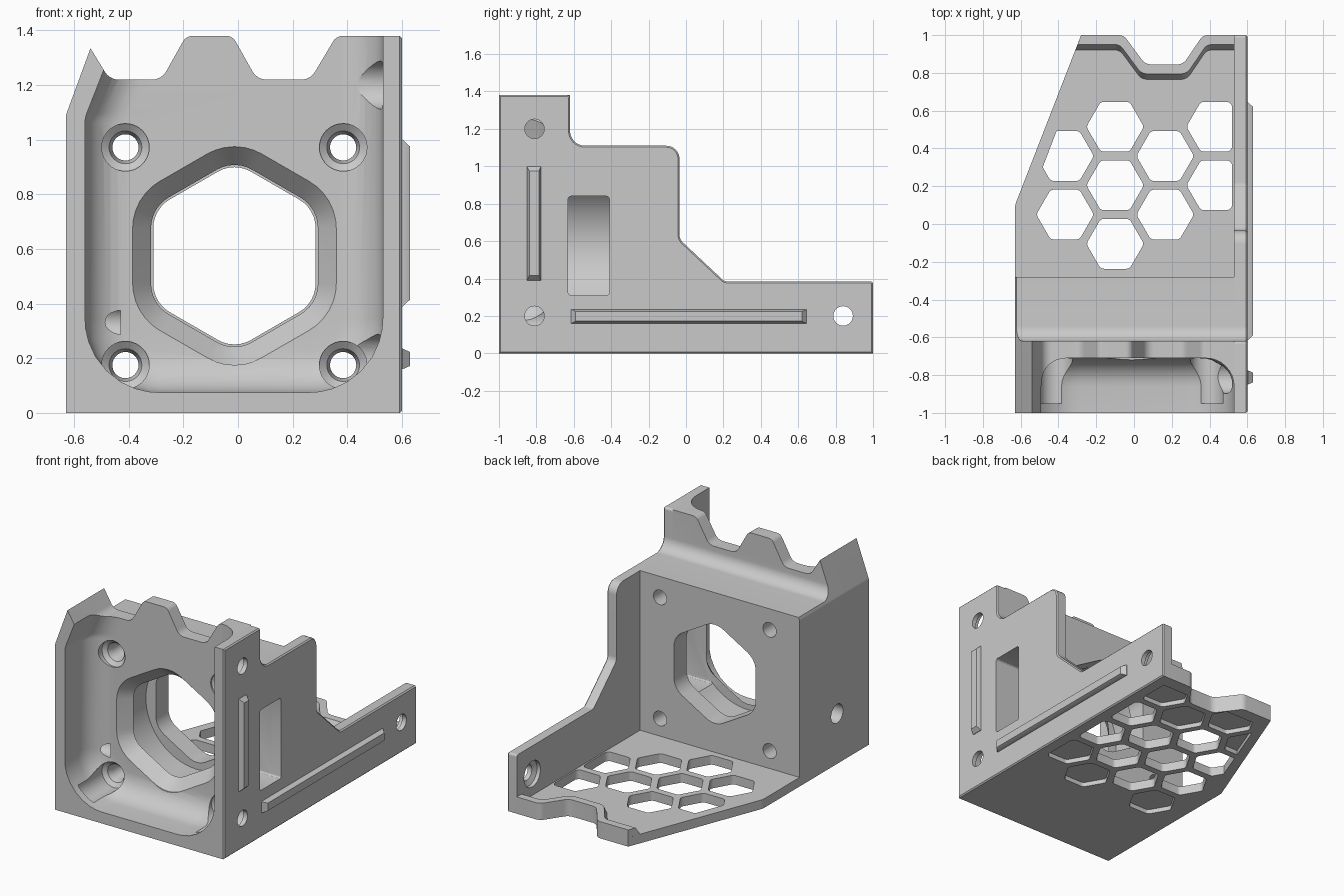
import bpy, bmesh, math
from mathutils import Vector

if "Cube" in bpy.data.objects:
    bpy.data.objects.remove(bpy.data.objects["Cube"])

SHADE = (0.59, 0.59, 0.59, 1)
grey = bpy.data.materials.new("plain grey")
grey.use_nodes = True
grey.diffuse_color = SHADE
grey.node_tree.nodes["Principled BSDF"].inputs["Base Color"].default_value = SHADE


def rounded(corners, n=8):
    """Outline from (u, v[, radius]) corners, with filleted corners."""
    out = []
    for i, c in enumerate(corners):
        p = Vector(c[:2])
        if len(c) < 3:
            out.append(p)
            continue
        r = c[2]
        a = (Vector(corners[i - 1][:2]) - p).normalized()
        b = (Vector(corners[(i + 1) % len(corners)][:2]) - p).normalized()
        half = a.angle(b) / 2
        mid = p + (a + b).normalized() * (r / math.sin(half))
        t = r / math.tan(half)
        v0, v1 = p + a * t - mid, p + b * t - mid
        out += [mid + v0.lerp(v1, k / n).normalized() * r for k in range(n + 1)]
    return out


def place(outline, axis, d):
    if axis == "X":
        return [(d, u, v) for u, v in outline]
    if axis == "Y":
        return [(u, d, v) for u, v in outline]
    return [(u, v, d) for u, v in outline]


def loft(name, rings):
    bm = bmesh.new()
    rows = [[bm.verts.new(p) for p in ring] for ring in rings]
    n = len(rows[0])
    for lo, hi in zip(rows, rows[1:]):
        for i in range(n):
            bm.faces.new((lo[i], lo[(i + 1) % n], hi[(i + 1) % n], hi[i]))
    bm.faces.new(rows[0])
    bm.faces.new(rows[-1][::-1])
    bmesh.ops.recalc_face_normals(bm, faces=bm.faces)
    mesh = bpy.data.meshes.new(name)
    bm.to_mesh(mesh)
    bm.free()
    mesh.materials.append(grey)
    ob = bpy.data.objects.new(name, mesh)
    bpy.context.collection.objects.link(ob)
    return ob


helpers = []


def cutter(rings):
    ob = loft("cutter", rings)
    ob.hide_render = True
    helpers.append(ob)
    return ob


def prism(outline, axis, d0, d1):
    return [place(outline, axis, d0), place(outline, axis, d1)]


def box(u0, u1, v0, v1):
    return [(u0, v0), (u1, v0), (u1, v1), (u0, v1)]


def circle(u, v, r, n=40):
    return [(u + r * math.cos(k * math.tau / n), v + r * math.sin(k * math.tau / n)) for k in range(n)]


def hexagon(u, v, apothem, fillet, turn):
    r = apothem / math.cos(math.pi / 6)
    return rounded([(u + r * math.cos(math.radians(turn + 60 * k)),
                     v + r * math.sin(math.radians(turn + 60 * k)), fillet) for k in range(6)], 6)


def boolean(ob, tool, op="DIFFERENCE"):
    bpy.context.view_layer.objects.active = ob
    mod = ob.modifiers.new("cut", "BOOLEAN")
    mod.object, mod.operation, mod.solver = tool, op, "EXACT"
    bpy.ops.object.modifier_apply(modifier=mod.name)


# Housing block: toothed front outline limited by a stepped side profile
front = rounded([(-0.63, 0), (-0.63, 1.09, 0.05), (-0.54, 1.335), (-0.47, 1.22, 0.06),
                 (-0.28, 1.22, 0.06), (-0.19, 1.38, 0.04), (-0.02, 1.38, 0.04), (0.07, 1.22, 0.06),
                 (0.265, 1.22, 0.06), (0.36, 1.38, 0.04), (0.53, 1.38), (0.53, 0)])
housing = loft("housing", prism(front, "Y", -1, -0.28))
step = rounded([(-1.1, -0.1), (-0.1, -0.1), (-0.1, 1.11), (-0.62, 1.11, 0.08), (-0.62, 1.5), (-1.1, 1.5)])
boolean(housing, cutter(prism(step, "X", -0.8, 0.8)), "INTERSECT")


# Front cavity, filleted into its back wall
def cavity_ring(d, y):
    return place(rounded([(-0.56 + d, 1.08, 0.1), (-0.56 + d, 0.075 + d, 0.27 - d),
                          (0.53 - d, 0.075 + d, 0.27 - d), (0.53 - d, 1.7), (-0.317 + d, 1.7)]), "Y", y)


R = 0.15
rings = [cavity_ring(0, -1.05)]
for k in range(9):
    a = k * math.pi / 16
    rings.append(cavity_ring(R * (1 - math.cos(a)), -0.71 - R * (1 - math.sin(a))))
boolean(housing, cutter(rings))

# Tapered hexagonal opening and the round pocket behind it
CX, CZ = -0.013, 0.575
wide, narrow = hexagon(CX, CZ, 0.373, 0.2, 30), hexagon(CX, CZ, 0.297, 0.12, 30)
boolean(housing, cutter([place(wide, "Y", -0.72), place(wide, "Y", -0.71),
                         place(narrow, "Y", -0.62), place(narrow, "Y", -0.2)]))
boolean(housing, cutter(prism(circle(CX, CZ, 0.37, 64), "Y", -0.63, -0.41)))
window = cutter(prism(rounded([(u, v, 0.015) for u, v in box(-0.63, -0.41, 0.31, 0.84)], 3), "X", 0, 0.8))
boolean(housing, window)

# Four counterbored screw holes through the back wall
for x in (-0.412, 0.385):
    for z in (0.175, 0.972):
        boolean(housing, cutter([place(circle(x, z, r), "Y", y) for r, y in
                                 ((0.087, -0.95), (0.087, -0.7), (0.06, -0.68), (0.048, -0.64), (0.048, -0.2))]))

# Side screw recesses in the cavity wall, and the cable hole in the other side
for z in (0.2, 1.2):
    boolean(housing, cutter(prism(circle(-0.81, z, 0.088), "X", 0.4, 0.6)))
boolean(housing, cutter(prism(circle(-0.67, 0.33, 0.062), "X", -0.8, -0.43)))

# Side plate with a softened outer rim
side = rounded([(-1, 0), (1, 0), (1, 0.385, 0.015), (0.205, 0.385, 0.04), (-0.035, 0.61, 0.06),
                (-0.035, 1.11, 0.07), (-0.62, 1.11, 0.08), (-0.62, 1.38, 0.015), (-1, 1.38)])
side_plate = loft("side_plate", prism(side, "X", 0.53, 0.6))
bm = bmesh.new()
bm.from_mesh(side_plate.data)
rim = [e for e in bm.edges if all(v.co.x > 0.599 for v in e.verts)]
bmesh.ops.bevel(bm, geom=rim, offset=0.008, segments=1, affect="EDGES")
bm.to_mesh(side_plate.data)
bm.free()
boolean(side_plate, window)
for y, z in ((-0.81, 0.2), (-0.81, 1.2), (0.84, 0.2)):
    boolean(side_plate, cutter([place(circle(y, z, r), "X", x) for r, x in
                                ((0.085, 0.5), (0.085, 0.555), (0.052, 0.57), (0.052, 0.7))]))

# Raised rails on the outside of the plate
parts = [housing, side_plate]
for name, (u0, u1, v0, v1), du, dv in (("upright_rail", (-0.85, -0.775, 0.39, 1.0), 0.012, 0.025),
                                       ("long_rail", (-0.615, 0.645, 0.16, 0.235), 0.025, 0.012)):
    parts.append(loft(name, [place(box(u0, u1, v0, v1), "X", 0.59),
                             place(box(u0, u1, v0, v1), "X", 0.603),
                             place(box(u0 + du, u1 - du, v0 + dv, v1 - dv), "X", 0.63)]))


# Floor with a wavy rear edge
def wave(y0, y1, w=0.0):
    """Rear edge from left to right, y0 on the crests and y1 in the dip."""
    return [(-0.055 - w, y0, 0.05), (0.06 - w, y1, 0.06), (0.26 + w, y1, 0.06), (0.365 + w, y0, 0.05)]


floor = loft("floor", prism(rounded([(-0.63, -0.28), (-0.63, 0.1, 0.1), (-0.28, 1)] + wave(1, 0.845)
                                    + [(0.53, 1), (0.53, -0.28)]), "Z", 0, 0.06))


# Lip along the rear edge, its inner side sloping
def lip_ring(yi, di, xl, z):
    inner = [(xl, yi)] + wave(yi, di, 0.02) + [(0.53, yi)]
    outer = [(-0.28, 1)] + wave(1, 0.845) + [(0.53, 1)]
    return place(rounded(inner + outer[::-1]), "Z", z)


parts += [floor, loft("rear_lip", [lip_ring(0.915, 0.76, -0.313, 0.05), lip_ring(0.95, 0.795, -0.299, 0.11)])]

# Honeycomb: open cells in the middle, shallow pockets underneath around them
border = rounded([(-0.56, -0.6), (-0.56, 0.1), (-0.25, 0.91), (0.52, 0.91), (0.52, -0.6)])
clip = cutter(prism(border, "Z", -0.2, 0.2))
ROW, COL, Y0 = 0.31, 0.265, 0.205
open_cells = {-1: (0, 1), 0: (-1, 0, 1), 1: (0, 1), 2: (0, 1)}
pockets = {-1: (-1, 2), 0: (2,), 1: (-1, 2), 2: (-1, 2)}
for cells, depth in ((open_cells, 0.15), (pockets, 0.03)):
    for col, rows in cells.items():
        for row in rows:
            y = Y0 + row * ROW - (ROW / 2 if col % 2 else 0)
            cell = cutter(prism(hexagon(-0.1 + col * COL, y, 0.132, 0.03, 0), "Z", -0.1, depth))
            boolean(cell, clip, "INTERSECT")
            boolean(floor, cell)
            if y < -0.1:
                boolean(housing, cell)

# Clean up helpers and smooth the curved surfaces
for ob in helpers:
    bpy.data.objects.remove(ob)
bpy.ops.object.select_all(action="DESELECT")
for ob in parts:
    ob.select_set(True)
    bpy.context.view_layer.objects.active = ob
bpy.ops.object.shade_smooth_by_angle(angle=math.radians(30))
